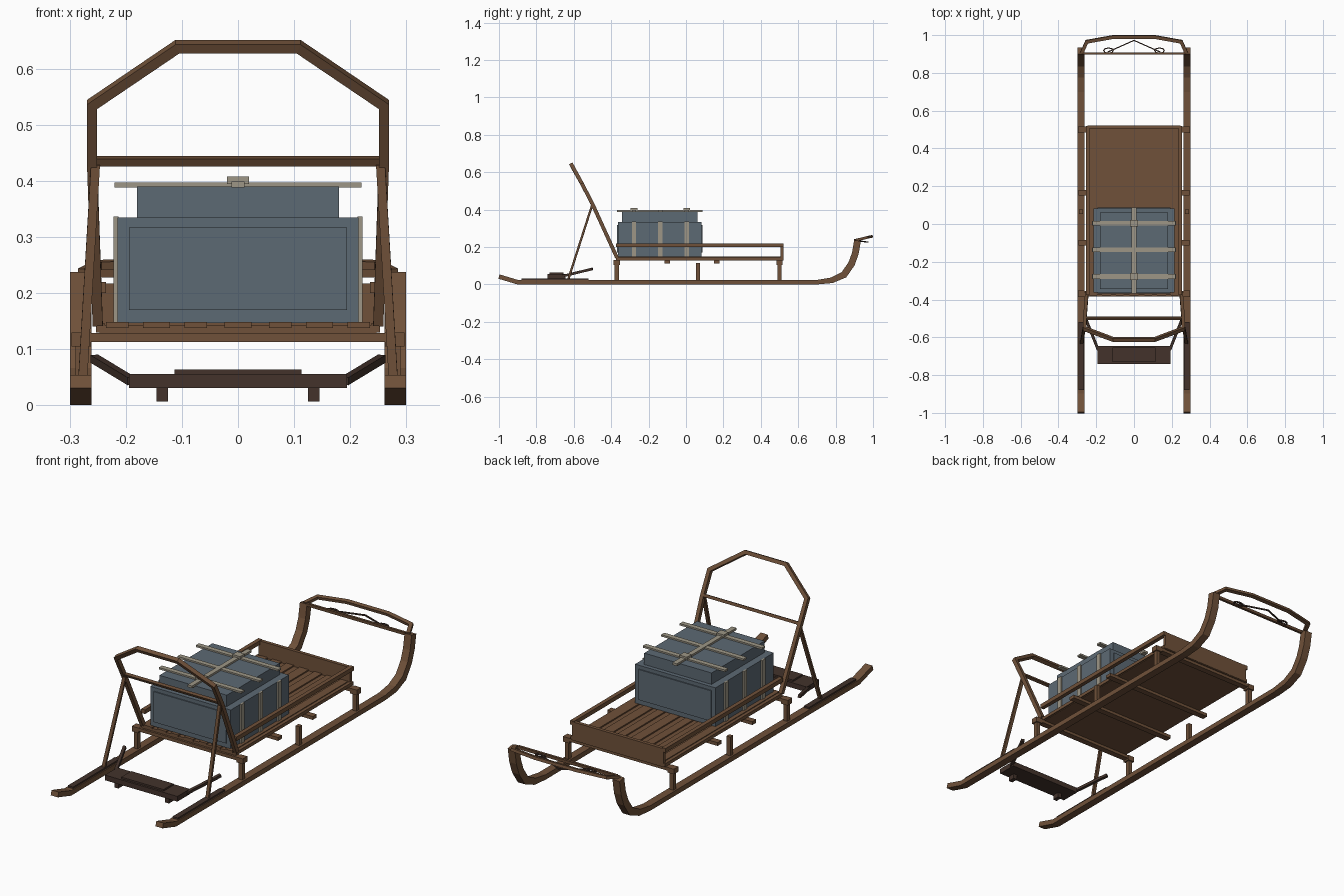
import bpy, bmesh, math
from mathutils import Vector as V

if "Cube" in bpy.data.objects:
    bpy.data.objects.remove(bpy.data.objects["Cube"])


def mat(name, hexcode):
    m = bpy.data.materials.new(name)
    lin = [(int(hexcode[i:i + 2], 16) / 255) ** 2.2 for i in (0, 2, 4)]
    m.diffuse_color = (*lin, 1)
    m.use_nodes = True
    m.node_tree.nodes["Principled BSDF"].inputs["Base Color"].default_value = m.diffuse_color
    return m


WOOD = mat("wood", "6f523c")
DARKWOOD = mat("dark wood", "654a36")
TREAD = mat("dark tread", "45362f")
CANVAS = mat("blue grey canvas", "5d6973")
STRAP = mat("beige strap", "9c9585")


def finish(name, bm, m):
    bmesh.ops.recalc_face_normals(bm, faces=bm.faces)
    me = bpy.data.meshes.new(name)
    bm.to_mesh(me)
    bm.free()
    me.materials.append(m)
    ob = bpy.data.objects.new(name, me)
    bpy.context.collection.objects.link(ob)
    return ob


def box(name, x, y, z, m):
    bm = bmesh.new()
    bmesh.ops.create_cube(bm, size=1)
    for v in bm.verts:
        v.co = [(r[0] + r[1]) / 2 + c * (r[1] - r[0]) for r, c in zip((x, y, z), v.co)]
    return finish(name, bm, m)


def sweep(name, pts, w, h, m, side=None, normal=None):
    """Rectangular bar along pts; w across 'side', h across 'normal' (h may be a list)."""
    pts = [V(p) for p in pts]
    hs = h if isinstance(h, list) else [h] * len(pts)
    bm = bmesh.new()
    rings = []
    for i, p in enumerate(pts):
        a = (p - pts[i - 1]).normalized() if i else None
        b = (pts[i + 1] - p).normalized() if i < len(pts) - 1 else None
        t = ((a or b) + (b or a)).normalized()
        k = 1 / max(0.5, t.dot(a or b))          # mitre widening
        if side:
            s = V(side)
            n = s.cross(t).normalized() * k
        else:
            n = V(normal).normalized()
            s = n.cross(t).normalized() * k
        rings.append([bm.verts.new(p + s * (w / 2 * u) + n * (hs[i] / 2 * v))
                      for u, v in ((-1, -1), (1, -1), (1, 1), (-1, 1))])
    for r, q in zip(rings, rings[1:]):
        for j in range(4):
            bm.faces.new((r[j], r[(j + 1) % 4], q[(j + 1) % 4], q[j]))
    bm.faces.new(rings[0])
    bm.faces.new(rings[-1])
    return finish(name, bm, m)


for s, tag in ((-1, "left"), (1, "right")):
    def sx(a, b):
        return tuple(sorted((s * a, s * b)))
    # runner with upturned ends
    sweep(tag + "_runner",
          [(s * .28, y, z) for y, z in ((-1, .042), (-.9, .012), (.7, .012), (.78, .022),
                                        (.845, .052), (.885, .11), (.905, .165), (.917, .234))],
          .038, [.024, .024, .024, .03, .036, .036, .036, .036], WOOD, side=(1, 0, 0))
    box(tag + "_foot_tread", sx(.266, .294), (-.88, -.52), (.02, .032), TREAD)
    # posts and their caps
    for i, y in enumerate((-.37, .065, .5)):
        box(f"{tag}_post_{i}", sx(.27, .29), (y - .011, y + .011), (.015, .115), WOOD)
        if i != 1:
            box(f"{tag}_post_cap_{i}", sx(.262, .297), (y - .017, y + .017), (.105, .13), WOOD)
    # side rails of the bed
    box(tag + "_top_rail", sx(.235, .255), (-.375, .52), (.2, .22), WOOD)
    box(tag + "_bottom_rail", sx(.237, .253), (-.375, .52), (.13, .146), WOOD)
    # handle strut and brake arm
    sweep(tag + "_handle_strut", [(s * .254, -.5, .43), (s * .278, -.63, .025)],
          .016, .014, DARKWOOD, normal=(0, 1, .32))
    sweep(tag + "_brake_arm", [(s * .19, -.665, .043), (s * .256, -.5, .083)],
          .014, .014, TREAD, normal=(0, -.25, 1))
    box(tag + "_brake_claw", sx(.125, .145), (-.735, -.7), (.007, .034), TREAD)

# bed: cross beams, deck, raised slats, end board
for i, y in enumerate((-.37, -.1, .165, .5)):
    box(f"cross_beam_{i}", (-.295, .295), (y - .015, y + .015), (.113, .129), WOOD)
box("deck", (-.247, .247), (-.375, .52), (.127, .142), WOOD)
for i, x in enumerate((-.215, -.145, -.075, 0, .075, .145, .215)):
    w = .02 if i % 2 == 0 else .024
    box(f"deck_slat_{i}", (x - w, x + w), (-.378, .518), (.138, .148), WOOD)
box("end_board", (-.245, .245), (.505, .522), (.13, .217), WOOD)

# handle bow, in a plane leaning backwards
sweep("handle_bow", [(-.25, -.37, .145), (-.26, -.5, .43), (-.26, -.555, .536), (-.108, -.612, .639),
                     (.108, -.612, .639), (.26, -.555, .536), (.26, -.5, .43), (.25, -.37, .145)],
      .018, .02, WOOD, normal=(0, .91, .42))
sweep("handle_crossbar", [(-.258, -.5, .435), (.258, -.5, .435)], .014, .014, DARKWOOD, normal=(0, .91, .42))

# brake plate and pad
box("brake_plate", (-.194, .194), (-.74, -.645), (.031, .056), TREAD)
box("brake_pad", (-.113, .113), (-.73, -.655), (.054, .064), TREAD)

# front bow, crossbar and tow rope
sweep("front_bow", [(-.277, .905, .236), (-.25, .965, .25), (-.11, .99, .256),
                    (.11, .99, .256), (.25, .965, .25), (.277, .905, .236)],
      .018, .014, WOOD, normal=(0, -.23, 1))
box("front_crossbar", (-.265, .265), (.897, .909), (.228, .242), DARKWOOD)
sweep("tow_rope", [(-.14, .91, .235), (0, .972, .226), (.14, .91, .235)], .006, .006, TREAD, normal=(0, 0, 1))
for s in (-1, 1):
    ring = [(s * .135 + .026 * math.cos(a), .918 + .014 * math.sin(a), .234)
            for a in (k * math.pi / 4 for k in range(9))]
    sweep("tow_loop", ring, .006, .006, TREAD, normal=(0, 0, 1))

# cargo
box("cargo_base", (-.215, .215), (-.363, .082), (.147, .335), CANVAS)
box("cargo_top", (-.18, .18), (-.343, .062), (.333, .39), CANVAS)
box("cargo_end_panel", (-.194, .194), (-.368, .087), (.17, .317), CANVAS)

# straps
for i, y in enumerate((-.278, -.137, .004)):
    yr = (y - .012, y + .012)
    box(f"top_strap_{i}", (-.22, .22), yr, (.388, .397), STRAP)
    for s in (-1, 1):
        box(f"side_strap_{i}", tuple(sorted((s * .213, s * .222))), yr, (.148, .336), STRAP)
    if i != 1:
        box(f"strap_buckle_{i}", (-.02, .02), (y - .018, y + .018), (.394, .408), STRAP)
box("long_strap", (-.012, .012), (-.368, .087), (.388, .399), STRAP)
